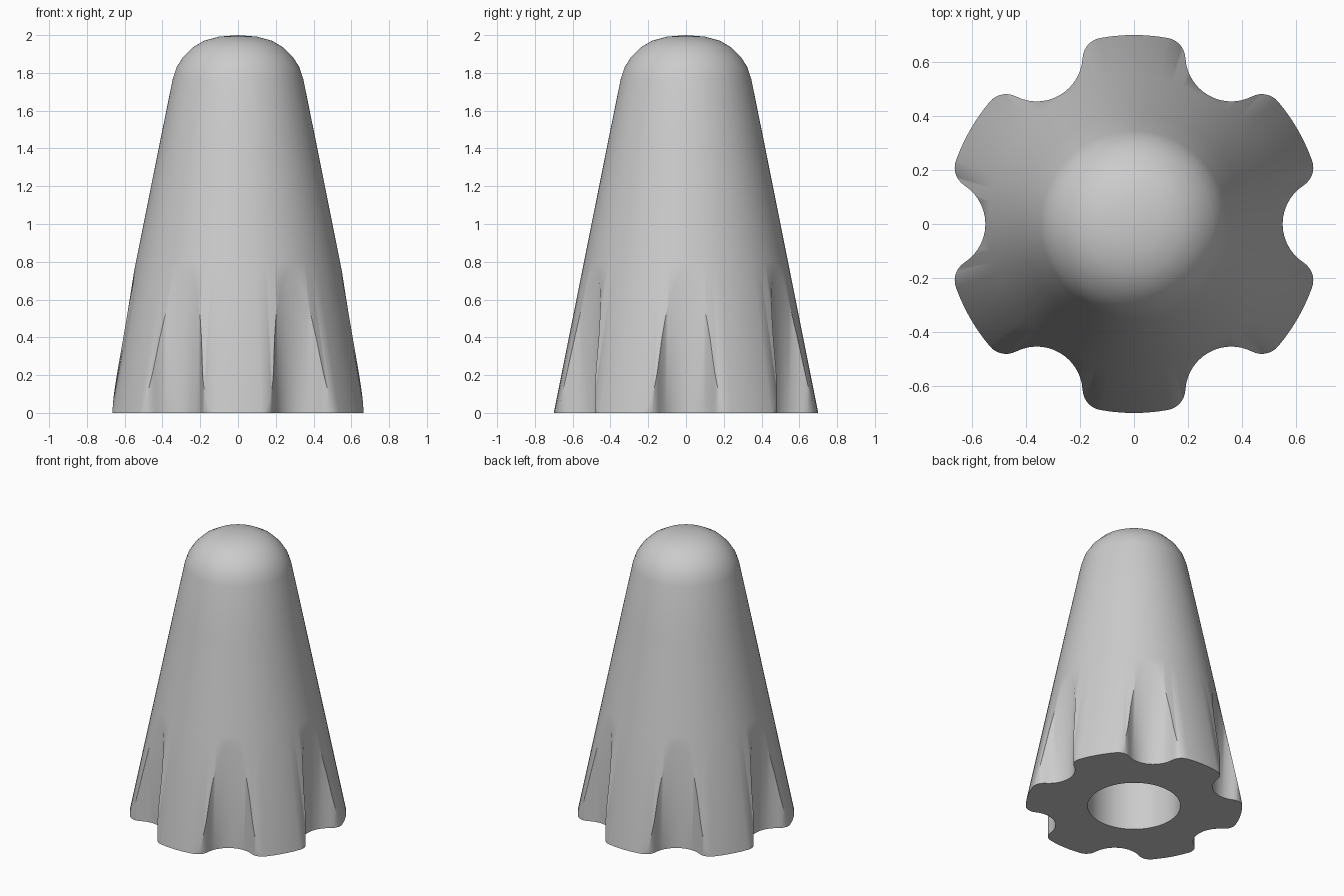
import bpy, bmesh
from math import sin, cos, pi, atan2, acos, hypot, radians

cube = bpy.data.objects.get("Cube")
if cube:
    bpy.data.objects.remove(cube, do_unlink=True)

# Main dimensions
BASE_R, TAPER = 0.70, 0.2          # cone radius at the floor, shrink per unit height
GROOVE_D, GROOVE_R = 0.72, 0.17    # groove axis distance and radius
FILLET = 0.08                      # rounding of the lobe edges
HOLE_R, HOLE_DEPTH = 0.30, 1.0
FLUTES = 6
DOME = [(0.345, 1.77), (0.325, 1.83), (0.29, 1.885), (0.24, 1.935),
        (0.18, 1.97), (0.10, 1.992)]


def half_flute():
    """Plan outline from the groove bottom to the middle of a lobe, as (angle, radius)."""
    fd, reach = BASE_R - FILLET, GROOVE_R + FILLET
    a = acos((fd**2 + GROOVE_D**2 - reach**2) / (2 * fd * GROOVE_D))
    cx, cy = fd * cos(a), fd * sin(a)
    turn = atan2(cy, GROOVE_D - cx)
    pts = []
    for i in range(8):             # hollow groove arc
        t = turn * i / 7
        pts.append((GROOVE_D - GROOVE_R * cos(t), GROOVE_R * sin(t)))
    for i in range(1, 8):          # rounded lobe edge
        t = -turn + (a + turn) * i / 7
        pts.append((cx + FILLET * cos(t), cy + FILLET * sin(t)))
    for i in range(1, 4):          # outer face of the lobe
        t = a + (pi / FLUTES - a) * i / 3
        pts.append((BASE_R * cos(t), BASE_R * sin(t)))
    return [(atan2(y, x), hypot(x, y)) for x, y in pts]


half = half_flute()
flute = [(-t, r) for t, r in half[-2:0:-1]] + half
columns = [(t + k * 2 * pi / FLUTES, r) for k in range(FLUTES) for t, r in flute]

bm = bmesh.new()


def ring(radius_height):
    """One vertex per column; radius_height maps the plan radius to (radius, z)."""
    verts = []
    for t, plan in columns:
        r, z = radius_height(plan)
        verts.append(bm.verts.new((r * cos(t), r * sin(t), z)))
    return verts


def circle(r, z):
    return ring(lambda plan: (r, z))


def crease(plan):
    """Where a vertical groove wall runs out into the cone."""
    z = max((BASE_R - plan) / TAPER, 0.004)
    return BASE_R - TAPER * z, z


# Rings from the hole ceiling, out over the base and up to the dome
rings = [circle(HOLE_R, HOLE_DEPTH), circle(HOLE_R, 0),
         ring(lambda plan: (min(plan, BASE_R - 0.0005), 0)), ring(crease)]
rings += [circle(BASE_R - TAPER * z, z) for z in (0.8, 1.1, 1.45)]
rings += [circle(r, z) for r, z in DOME]
n = len(columns)
for low, high in zip(rings, rings[1:]):
    for i in range(n):
        j = (i + 1) % n
        bm.faces.new((low[i], low[j], high[j], high[i]))

# Caps on the dome and the hole ceiling
for edge, z in ((rings[-1], 2.0), (rings[0], HOLE_DEPTH)):
    tip = bm.verts.new((0, 0, z))
    for i in range(n):
        bm.faces.new((edge[i], edge[(i + 1) % n], tip))
bmesh.ops.recalc_face_normals(bm, faces=bm.faces)

mesh = bpy.data.meshes.new("fluted_knob")
bm.to_mesh(mesh)
bm.free()
knob = bpy.data.objects.new("fluted_knob", mesh)
bpy.context.collection.objects.link(knob)

# Plain grey material
grey = bpy.data.materials.new("light_grey")
grey.use_nodes = True
grey.diffuse_color = (0.6, 0.6, 0.6, 1)
grey.node_tree.nodes["Principled BSDF"].inputs["Base Color"].default_value = (0.6, 0.6, 0.6, 1)
mesh.materials.append(grey)

bpy.ops.object.select_all(action='DESELECT')
knob.select_set(True)
bpy.context.view_layer.objects.active = knob
bpy.ops.object.shade_smooth_by_angle(angle=radians(40))
